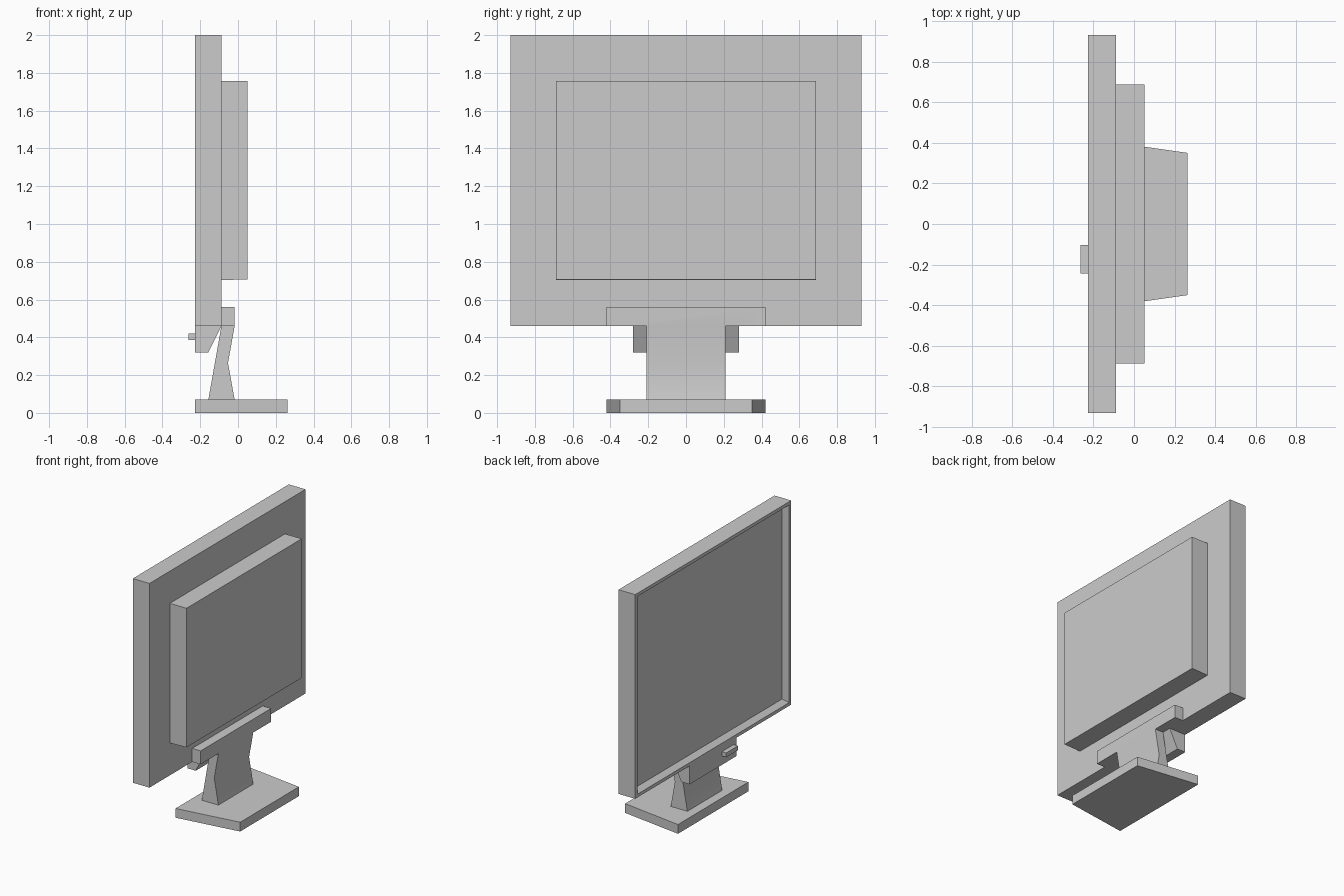
import bpy, bmesh
from math import radians
from mathutils import Vector

cube = bpy.data.objects.get("Cube")
if cube:
    bpy.data.objects.remove(cube, do_unlink=True)

GREY = (0.6, 0.6, 0.6, 1)
plastic = bpy.data.materials.new("grey plastic")
plastic.use_nodes = True
plastic.diffuse_color = GREY
plastic.node_tree.nodes["Principled BSDF"].inputs["Base Color"].default_value = GREY

# Shared planes: front and back of the screen housing, back of the bracket
FRONT, BACK, BRACKET_BACK = -0.227, -0.088, -0.018


def prism(bm, outline, vector):
    """Extrude a closed outline of 3D points along a vector."""
    ring_a = [bm.verts.new(p) for p in outline]
    ring_b = [bm.verts.new(Vector(p) + Vector(vector)) for p in outline]
    bm.faces.new(ring_a)
    bm.faces.new(ring_b[::-1])
    n = len(outline)
    for i in range(n):
        j = (i + 1) % n
        bm.faces.new((ring_a[j], ring_a[i], ring_b[i], ring_b[j]))


def side_prism(bm, profile, y0, y1):
    """Extrude an x-z side profile across the width."""
    prism(bm, [(x, y0, z) for x, z in profile], (0, y1 - y0, 0))


def rect(x0, x1, z0, z1):
    return [(x0, z0), (x1, z0), (x1, z1), (x0, z1)]


def finish(name, bm):
    bmesh.ops.recalc_face_normals(bm, faces=bm.faces)
    mesh = bpy.data.meshes.new(name)
    bm.to_mesh(mesh)
    bm.free()
    mesh.materials.append(plastic)
    obj = bpy.data.objects.new(name, mesh)
    bpy.context.collection.objects.link(obj)
    return obj


def side_part(name, profile, y0, y1):
    bm = bmesh.new()
    side_prism(bm, profile, y0, y1)
    return finish(name, bm)


# Screen housing: narrow rim, then a bevelled recess down to the display
bm = bmesh.new()
side_prism(bm, rect(FRONT, BACK, 0.459, 2.0), -0.93, 0.93)
bmesh.ops.recalc_face_normals(bm, faces=bm.faces)
bm.normal_update()
display = min(bm.faces, key=lambda f: f.calc_center_median().x)
bmesh.ops.inset_region(bm, faces=[display], thickness=0.035)
bmesh.ops.inset_region(bm, faces=[display], thickness=0.04, depth=-0.038)
finish("screen_housing", bm)

# Rear housing, with a slightly rising underside
side_part("rear_housing", [(BACK, 0.703), (0.051, 0.707), (0.051, 1.757), (BACK, 1.757)], -0.687, 0.687)

# Control panel under the screen, and its button
side_part("control_panel", [(FRONT, 0.459), (FRONT, 0.32), (-0.157, 0.32), (BACK, 0.459)], -0.28, 0.28)
side_part("power_button", rect(-0.263, FRONT, 0.387, 0.42), -0.243, -0.104)

# Stand: waisted neck joined to a wide bracket
HALF_NECK, HALF_BRACKET, JOINT = 0.208, 0.42, 0.459
bm = bmesh.new()
side_prism(bm, [(-0.157, 0.07), (-0.018, 0.07), (-0.053, 0.265), (BRACKET_BACK, JOINT), (BACK, JOINT)],
           -HALF_NECK, HALF_NECK)
bracket = [(-HALF_BRACKET, JOINT), (-HALF_NECK, JOINT), (HALF_NECK, JOINT),
           (HALF_BRACKET, JOINT), (HALF_BRACKET, 0.56), (-HALF_BRACKET, 0.56)]
prism(bm, [(BACK, y, z) for y, z in bracket], (BRACKET_BACK - BACK, 0, 0))
hidden = []
for f in bm.faces:
    c = f.calc_center_median()
    if abs(c.z - JOINT) < 0.001 and abs(c.y) < 0.01:
        hidden.append(f)
bmesh.ops.delete(bm, geom=hidden, context='FACES')
bmesh.ops.remove_doubles(bm, verts=bm.verts, dist=0.0005)
stand = finish("stand_neck", bm)
bpy.ops.object.select_all(action='DESELECT')
stand.select_set(True)
bpy.context.view_layer.objects.active = stand
bpy.ops.object.shade_smooth_by_angle(angle=radians(30))

# Tapered foot
bm = bmesh.new()
prism(bm, [(FRONT, -0.42, 0), (0.263, -0.35, 0), (0.263, 0.35, 0), (FRONT, 0.42, 0)], (0, 0, 0.07))
finish("foot", bm)
